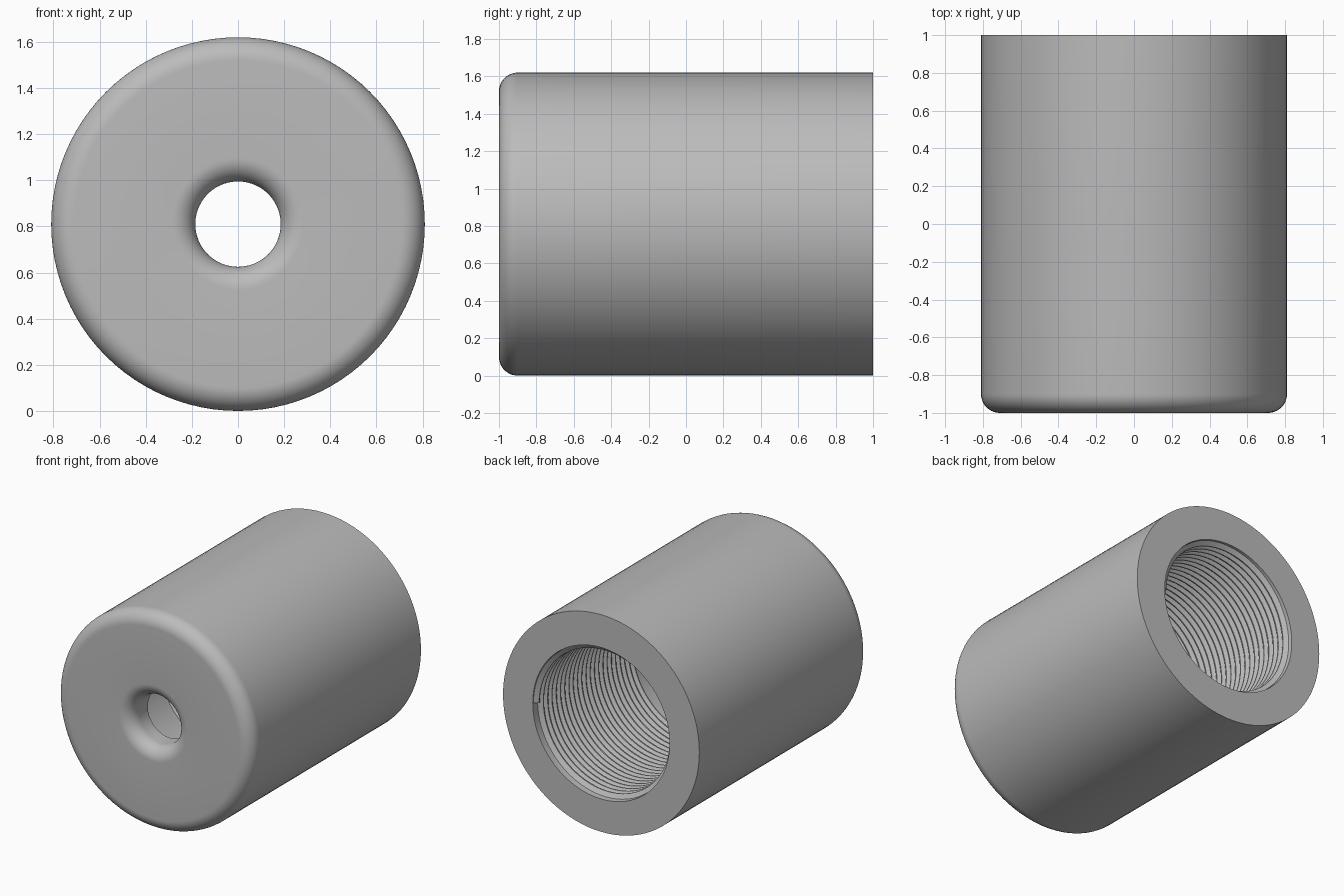
import bpy, bmesh
from math import pi, sin, cos
from mathutils import Vector

old = bpy.data.objects.get("Cube")
if old:
    bpy.data.objects.remove(old)

RADIUS = 0.81      # outer radius, also the height of the axis
BORE = 0.565       # wide bore from the back
HOLE = 0.185       # small hole in the front
FILLET = 0.1
PITCH = 0.05
TURNS = 22
STEPS = 96

grey = bpy.data.materials.new("plain grey")
grey.use_nodes = True
colour = (0.5, 0.5, 0.5, 1)
grey.diffuse_color = colour
grey.node_tree.nodes["Principled BSDF"].inputs["Base Color"].default_value = colour


def arc(r, y, start, end, n=12):
    """Quarter-round fillet points as (radius, y)."""
    return [(r + FILLET * cos(start + (end - start) * i / n),
             y + FILLET * sin(start + (end - start) * i / n)) for i in range(n + 1)]


def revolve(name, profile, closed, turns=1, pitch=0.0):
    """Spin a (radius, y) profile around the y axis, rising by pitch per turn."""
    bm = bmesh.new()
    verts = [bm.verts.new((r, y, 0)) for r, y in profile]
    pairs = list(zip(verts, verts[1:]))
    if closed:
        pairs.append((verts[-1], verts[0]))
    edges = [bm.edges.new(p) for p in pairs]
    bmesh.ops.spin(bm, geom=verts + edges, cent=(0, 0, 0), axis=(0, 1, 0),
                   dvec=(0, pitch / STEPS, 0), angle=2 * pi * turns,
                   steps=STEPS * turns)
    bmesh.ops.remove_doubles(bm, verts=bm.verts, dist=0.0002)
    bmesh.ops.recalc_face_normals(bm, faces=bm.faces)
    if not closed:
        # An open thread must face the axis
        bm.faces.ensure_lookup_table()
        f = bm.faces[0]
        c = f.calc_center_median()
        if f.normal.dot(Vector((c.x, 0, c.z))) > 0:
            bmesh.ops.reverse_faces(bm, faces=bm.faces)
    mesh = bpy.data.meshes.new(name)
    bm.to_mesh(mesh)
    bm.free()
    mesh.materials.append(grey)
    obj = bpy.data.objects.new(name, mesh)
    obj.location.z = RADIUS
    bpy.context.collection.objects.link(obj)
    bpy.ops.object.select_all(action='DESELECT')
    obj.select_set(True)
    bpy.context.view_layer.objects.active = obj
    bpy.ops.object.shade_smooth_by_angle(angle=pi / 6)
    return obj


# Sleeve: rounded front rim, rounded front hole, wide bore open at the back
front = -1 + FILLET
sleeve = [(RADIUS, 1)]
sleeve += arc(RADIUS - FILLET, front, 0, -pi / 2)
sleeve += arc(HOLE + FILLET, front, -pi / 2, -pi)
sleeve += [(HOLE, -0.8), (BORE, -0.8), (BORE, 1)]
revolve("sleeve", sleeve, closed=True)

# Internal screw thread in the rear part of the bore
start = 0.995 - PITCH * (TURNS + 1)
root, crest = BORE - 0.002, BORE - 0.034
thread = [(root, start), (crest, start + PITCH * 0.42),
          (crest, start + PITCH * 0.58), (root, start + PITCH)]
revolve("screw_thread", thread, closed=False, turns=TURNS, pitch=PITCH)
